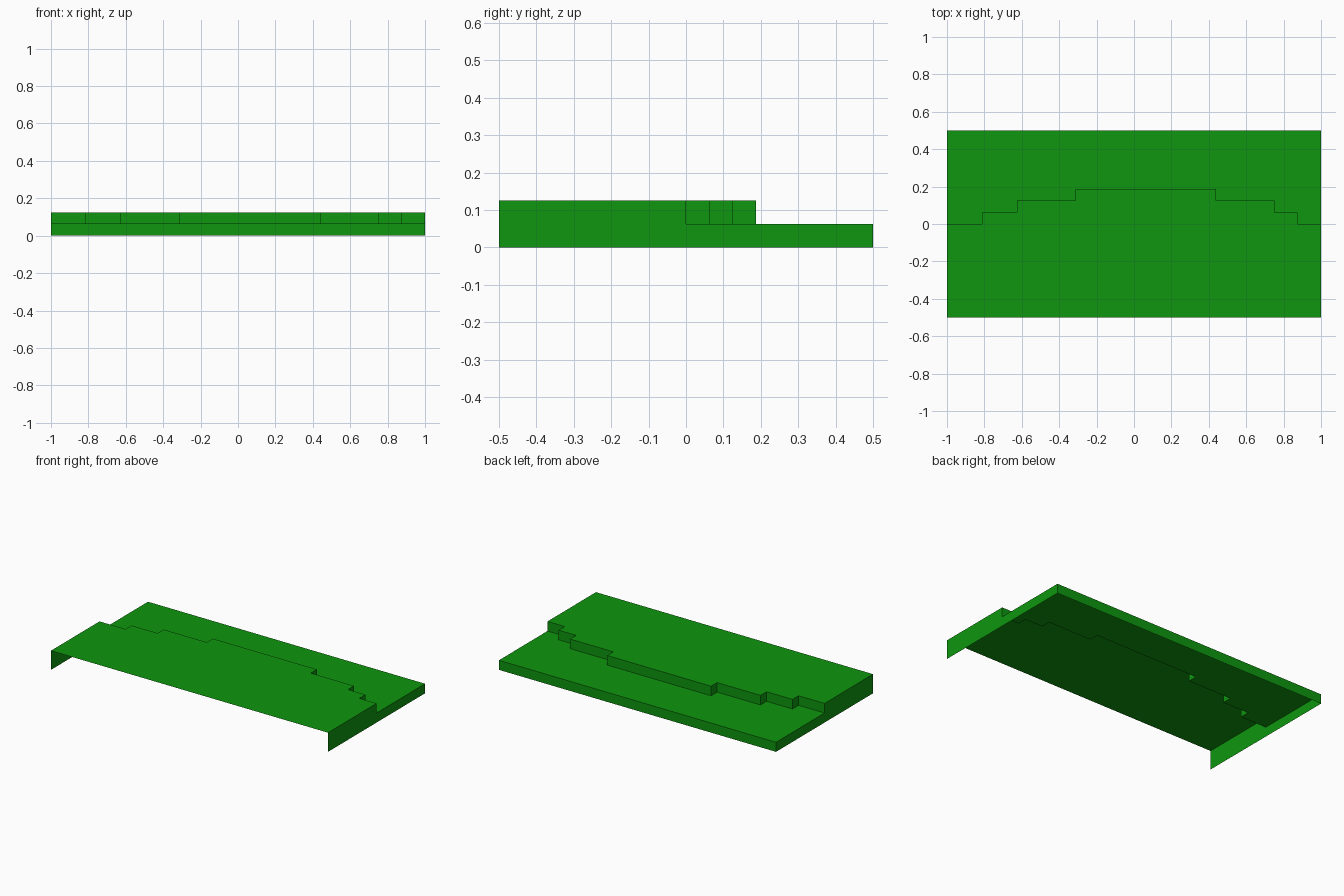
import bpy

if "Cube" in bpy.data.objects:
    bpy.data.objects.remove(bpy.data.objects["Cube"])

LOW, HIGH = 0.0625, 0.125        # heights of the two ground levels
FRONT, BACK = -0.5, 0.5

grass = bpy.data.materials.new("grass_green")
grass.diffuse_color = (0.0044, 0.305, 0.0044, 1)
grass.use_nodes = True
grass.node_tree.nodes["Principled BSDF"].inputs["Base Color"].default_value = grass.diffuse_color


def sheet(name, faces):
    """Make one object from faces given as lists of corner points."""
    verts, index, polys = [], {}, []
    for face in faces:
        for p in face:
            if p not in index:
                index[p] = len(verts)
                verts.append(p)
        polys.append([index[p] for p in face])
    mesh = bpy.data.meshes.new(name)
    mesh.from_pydata(verts, [], polys)
    mesh.materials.append(grass)
    obj = bpy.data.objects.new(name, mesh)
    bpy.context.collection.objects.link(obj)
    return obj


# Stepped ledge line, left to right: x of each break and y of each run
breaks = [-1, -0.8125, -0.625, -0.3125, 0.4375, 0.75, 0.875, 1]
runs = [0, 0.0625, 0.125, 0.1875, 0.125, 0.0625, 0]
ledge = []
for x0, x1, y in zip(breaks, breaks[1:], runs):
    ledge += [(x0, y), (x1, y)]


def level(points, z):
    return [(x, y, z) for x, y in points]


# Upper and lower ground
sheet("upper_ground", [level([(-1, FRONT), (1, FRONT)] + ledge[::-1], HIGH)])
sheet("lower_ground", [level(ledge + [(1, BACK), (-1, BACK)], LOW)])

# Vertical faces along the ledge, facing the back
sheet("ledge_risers", [
    [(*a, LOW), (*a, HIGH), (*b, HIGH), (*b, LOW)]
    for a, b in zip(ledge, ledge[1:])])

# L-shaped side walls; the front and the bottom stay open
outline = [(FRONT, 0), (BACK, 0), (BACK, LOW), (0, LOW), (0, HIGH), (FRONT, HIGH)]
sheet("right_wall", [[(1, y, z) for y, z in outline]])
sheet("left_wall", [[(-1, y, z) for y, z in reversed(outline)]])

# Back wall
sheet("back_wall", [[(1, BACK, 0), (-1, BACK, 0), (-1, BACK, LOW), (1, BACK, LOW)]])
